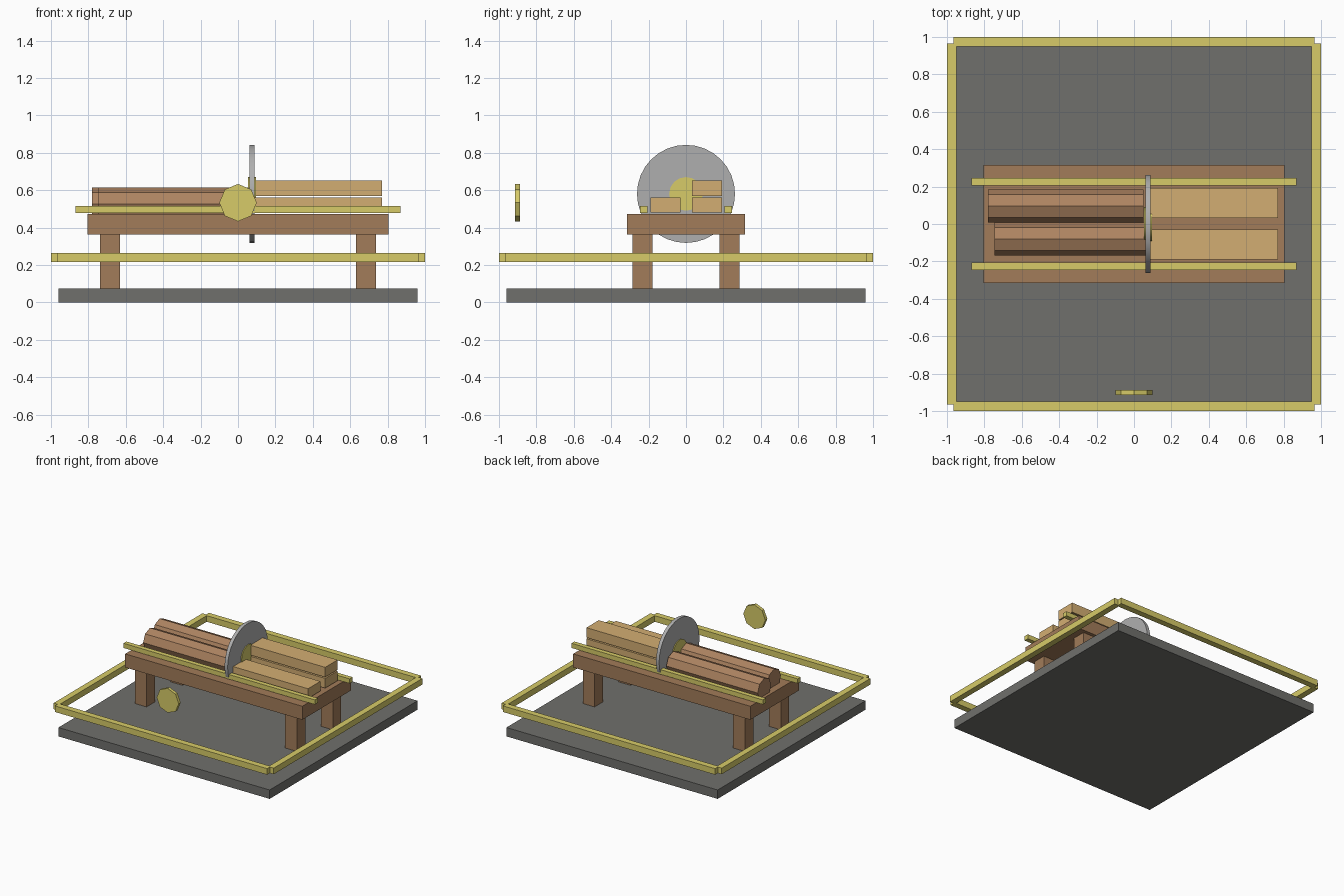
import bpy, math

if "Cube" in bpy.data.objects:
    bpy.data.objects.remove(bpy.data.objects["Cube"])

def material(name, rgb):
    m = bpy.data.materials.new(name)
    m.diffuse_color = (*rgb, 1)
    m.use_nodes = True
    m.node_tree.nodes["Principled BSDF"].inputs["Base Color"].default_value = m.diffuse_color
    return m

STONE = material("dark_stone", (0.16, 0.16, 0.15))
WOOD = material("table_wood", (0.36, 0.20, 0.10))
BARK = material("log_bark", (0.42, 0.23, 0.12))
PLANK = material("cut_plank", (0.65, 0.42, 0.17))
BRASS = material("brass", (0.68, 0.60, 0.14))
STEEL = material("steel", (0.43, 0.43, 0.43))

def box(name, x, y, z, mat):
    """Box from (min, max) ranges."""
    bpy.ops.mesh.primitive_cube_add(size=1, location=[sum(r) / 2 for r in (x, y, z)])
    o = bpy.context.object
    o.name = name
    o.scale = [r[1] - r[0] for r in (x, y, z)]
    bpy.ops.object.transform_apply(location=False, rotation=False, scale=True)
    o.data.materials.append(mat)
    return o

def cylinder(name, loc, radius, depth, axis, sides, mat):
    rot = (0, math.pi / 2, 0) if axis == "x" else (math.pi / 2, 0, 0)
    bpy.ops.mesh.primitive_cylinder_add(vertices=sides, radius=radius, depth=depth,
                                        location=loc, rotation=rot)
    o = bpy.context.object
    o.name = name
    o.data.materials.append(mat)
    return o

# Base slab
box("base_slab", (-0.96, 0.96), (-0.96, 0.96), (0, 0.073), STONE)

# Perimeter trim, open at the corners
for s, fb, lr in ((-1, "front", "left"), (1, "back", "right")):
    edge = sorted((s * 0.95, s * 1.0))
    box(fb + "_trim", (-0.965, 0.965), edge, (0.215, 0.265), BRASS)
    box(lr + "_trim", edge, (-0.965, 0.965), (0.215, 0.265), BRASS)

# Table top, legs and guide rails
box("table_top", (-0.805, 0.805), (-0.315, 0.315), (0.362, 0.473), WOOD)
for sy, fb in ((-1, "front"), (1, "back")):
    for sx, lr in ((-1, "left"), (1, "right")):
        box(f"{fb}_{lr}_leg", sorted((sx * 0.63, sx * 0.737)),
            sorted((sy * 0.178, sy * 0.287)), (0.07, 0.365), WOOD)
    box(fb + "_guide_rail", (-0.87, 0.87), sorted((sy * 0.207, sy * 0.245)),
        (0.478, 0.516), BRASS)

# Saw blade and hub
blade = cylinder("saw_blade", (0.075, 0, 0.58), 0.262, 0.028, "x", 32, STEEL)
bpy.ops.object.shade_smooth_by_angle()
cylinder("blade_hub", (0.075, 0, 0.58), 0.09, 0.042, "x", 16, BRASS)
bpy.ops.object.shade_smooth_by_angle()

# Uncut logs
cylinder("back_log", (-0.365, 0.096, 0.525), 0.088, 0.83, "x", 8, BARK)
cylinder("front_log", (-0.33, -0.08, 0.525), 0.088, 0.83, "x", 8, BARK)

# Sawn planks
box("front_plank", (0.07, 0.77), (-0.19, -0.03), (0.48, 0.56), PLANK)
box("back_plank", (0.07, 0.77), (0.032, 0.193), (0.48, 0.56), PLANK)
box("top_plank", (0.07, 0.77), (0.032, 0.193), (0.57, 0.651), PLANK)

# Floating octagonal plaque in front
cylinder("front_plaque", (0, -0.9, 0.533), 0.1, 0.026, "y", 8, BRASS)
